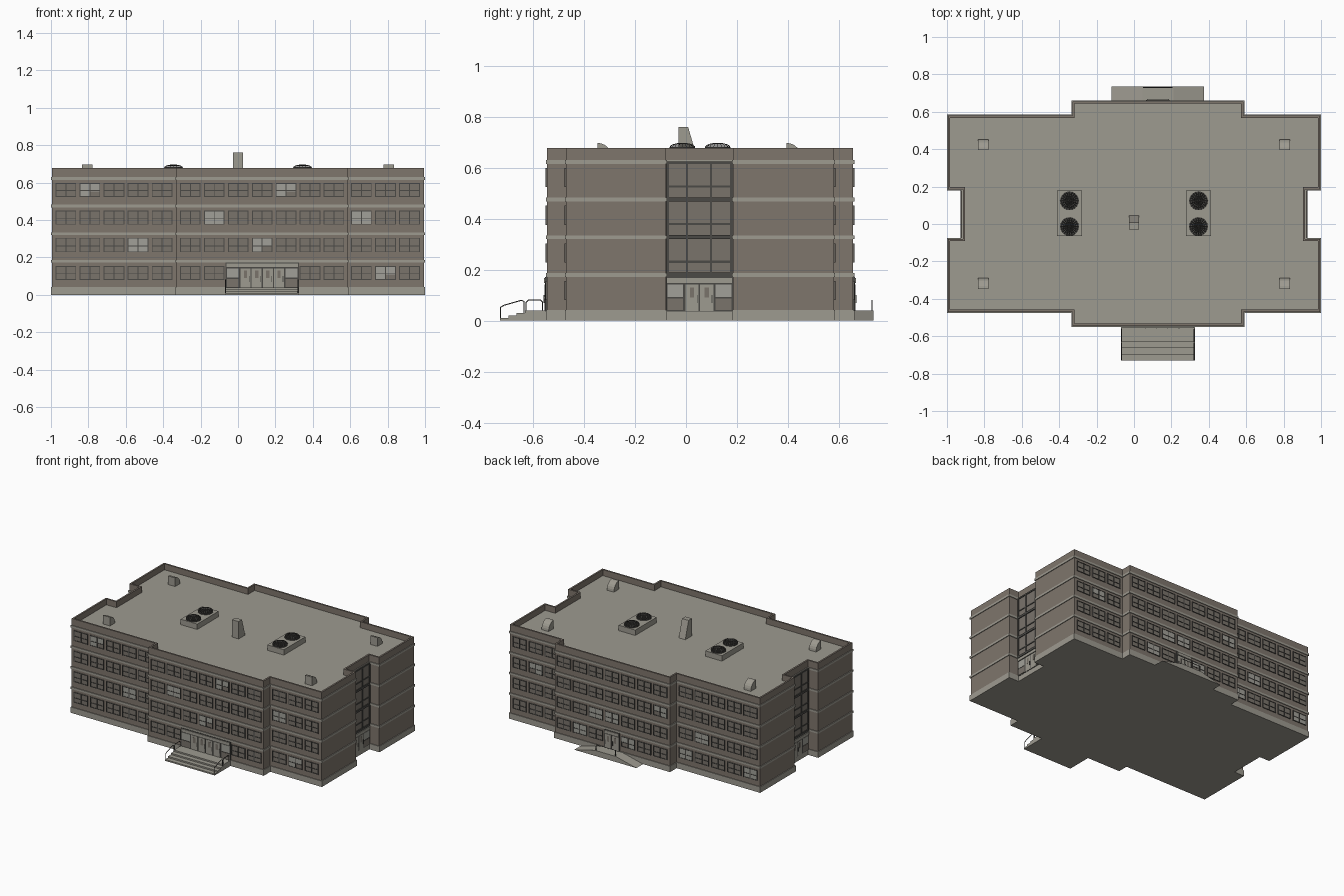
import bpy, bmesh, math, random
from mathutils import Matrix, Vector

if "Cube" in bpy.data.objects:
    bpy.data.objects.remove(bpy.data.objects["Cube"])
random.seed(4)


def material(name, rgb):
    lin = [(c / 255) ** 2.2 for c in rgb] + [1]
    m = bpy.data.materials.new(name)
    m.use_nodes = True
    m.diffuse_color = lin
    m.node_tree.nodes["Principled BSDF"].inputs["Base Color"].default_value = lin
    return m


MATS = [material("brown_wall", (126, 117, 108)), material("pale_concrete", (156, 153, 143)),
        material("dark_frame", (76, 75, 72)), material("window_glass", (121, 115, 107)),
        material("window_blind", (160, 159, 151))]
WALL, TRIM, DARK, GLASS, BLIND = range(5)


def finish(name, bm):
    bmesh.ops.recalc_face_normals(bm, faces=bm.faces[:])
    me = bpy.data.meshes.new(name)
    bm.to_mesh(me)
    bm.free()
    for m in MATS:
        me.materials.append(m)
    ob = bpy.data.objects.new(name, me)
    bpy.context.collection.objects.link(ob)
    return ob


def box(bm, lo, hi, mat):
    lo, hi = Vector(lo), Vector(hi)
    xf = Matrix.Translation((lo + hi) / 2) @ Matrix.Diagonal([abs(d) for d in hi - lo] + [1])
    for v in bmesh.ops.create_cube(bm, size=1, matrix=xf)["verts"]:
        for f in v.link_faces:
            f.material_index = mat


def panel(bm, wall, u0, u1, z0, z1, depth, mat):
    """Plate on a wall given as (axis, plane, outward sign)."""
    axis, plane, s = wall
    a, b = plane - s * 0.002, plane + s * depth
    if axis == "y":
        box(bm, (u0, min(a, b), z0), (u1, max(a, b), z1), mat)
    else:
        box(bm, (min(a, b), u0, z0), (max(a, b), u1, z1), mat)


def offset(pts, d):
    out = []
    for i, p in enumerate(pts):
        e1 = (Vector(p) - Vector(pts[i - 1])).normalized()
        e2 = (Vector(pts[(i + 1) % len(pts)]) - Vector(p)).normalized()
        n = Vector((e1.y + e2.y, -e1.x - e2.x))
        out.append(Vector(p) + n * d)
    return out


def lofted(name, loops, mat, caps=(True, True), closed=False):
    """Join outline loops, each (points, z), into one skin."""
    bm = bmesh.new()
    rings = [[bm.verts.new((p[0], p[1], z)) for p in pts] for pts, z in loops]
    for a, b in list(zip(rings, rings[1:])) + ([(rings[-1], rings[0])] if closed else []):
        for i in range(len(a)):
            j = (i + 1) % len(a)
            bm.faces.new((a[i], a[j], b[j], b[i])).material_index = mat
    for use, ring in zip(caps, (rings[0], rings[-1])):
        if use:
            bm.faces.new(ring).material_index = TRIM
    return finish(name, bm)


def extruded(name, profile, axis, a, b, mat):
    """Sweep a (horizontal, z) profile along x or y."""
    bm = bmesh.new()
    put = (lambda t, h, z: (t, h, z)) if axis == "x" else (lambda t, h, z: (h, t, z))
    ends = [[bm.verts.new(put(t, h, z)) for h, z in profile] for t in (a, b)]
    for e in ends:
        bm.faces.new(e)
    for i in range(len(profile)):
        j = (i + 1) % len(profile)
        bm.faces.new((ends[0][i], ends[0][j], ends[1][j], ends[1][i]))
    for f in bm.faces:
        f.material_index = mat
    return finish(name, bm)


def rail(name, pts):
    cu = bpy.data.curves.new(name, "CURVE")
    cu.dimensions = "3D"
    cu.bevel_depth = 0.0025
    cu.bevel_resolution = 1
    sp = cu.splines.new("POLY")
    sp.points.add(len(pts) - 1)
    for q, p in zip(sp.points, pts):
        q.co = (*p, 1)
    cu.materials.append(MATS[DARK])
    bpy.context.collection.objects.link(bpy.data.objects.new(name, cu))


# Footprint: long block, projecting bays front and back, recessed stairwells at both ends
X, L, R = 0.995, -0.33, 0.585
east = [(X, -.08), (.915, -.08), (.915, .185), (X, .185)]
plan = ([(-X, -.47), (L, -.47), (L, -.545), (R, -.545), (R, -.47), (X, -.47)] + east
        + [(X, .58), (R, .58), (R, .655), (L, .655), (L, .58), (-X, .58)]
        + [(-x, y) for x, y in reversed(east)])
ROOF = 0.635
lofted("walls_and_roof", [(plan, .04), (plan, .678), (offset(plan, -.012), .678),
                          (offset(plan, -.012), ROOF)], WALL, caps=(False, True))
lofted("plinth", [(offset(plan, .005), 0), (offset(plan, .005), .042)], TRIM)
for i in range(4):
    z = .172 + .1477 * i
    inner, outer = offset(plan, -.002), offset(plan, .005)
    lofted("floor_band", [(inner, z), (outer, z), (outer, z + .015), (inner, z + .015)],
           TRIM, caps=(False, False), closed=True)


# Windows
def window(bm, wall, u, z, blind):
    w, h, t = .055, .075, .005
    panel(bm, wall, u - w, u + w, z, z + h, .002, GLASS)
    if blind:
        side = random.choice((0, 1))
        panel(bm, wall, u - w, u + w * side, z, z + h, .003, BLIND)
        panel(bm, wall, u, u + w, z + h * .4, z + h, .003, BLIND)
    for c in (u - w, u - t / 2, u + w - t):
        panel(bm, wall, c, c + t, z, z + h, .006, DARK)
    for c in (z, z + h * .42, z + h - t):
        panel(bm, wall, u - w, u + w, c, c + t * .8, .0055, DARK)


columns = [-.92 + .1285 * i for i in range(5)] + [-.255 + .128 * i for i in range(7)] \
    + [.66 + .1285 * i for i in range(3)]
front_blinds = {(3, 1), (3, 9), (2, 6), (2, 12), (1, 3), (1, 8), (0, 13)}
for name, wing, bay, s in (("front_windows", -.47, -.545, -1), ("back_windows", .58, .655, 1)):
    bm = bmesh.new()
    for floor in range(4):
        for c, u in enumerate(columns):
            if floor == 0 and (7 <= c <= 9 if s < 0 else c == 8):
                continue
            blind = (floor, c) in front_blinds if s < 0 else random.random() < .12
            wall = ("y", bay if 5 <= c < 12 else wing, s)
            window(bm, wall, u, .08 + .148 * floor, blind)
    finish(name, bm)


# Entrances: dark surround, fascia, side lights and door leaves
def entrance(bm, wall, u0, u1, side, leaves):
    panel(bm, wall, u0, u1, .036, .172, .007, DARK)
    panel(bm, wall, u0 + .004, u1 - .004, .148, .168, .012, TRIM)
    if side:
        for a in (u0 + .006, u1 - side):
            b = a + side - .006
            panel(bm, wall, a, b, .092, .142, .009, BLIND)
            panel(bm, wall, a, b, .042, .086, .009, GLASS)
    a, b = u0 + side + .006, u1 - side - .006
    step = (b - a) / leaves
    for i in range(leaves):
        p, q = a + step * i + .003, a + step * (i + 1) - .003
        panel(bm, wall, p, q, .038, .142, .009, TRIM)
        panel(bm, wall, p + step * .3, q - step * .3, .09, .13, .0105, GLASS)
        panel(bm, wall, q - .007, q - .004, .07, .1, .013, DARK)


bm = bmesh.new()
entrance(bm, ("y", -.545, -1), -.066, .325, .07, 4)
finish("front_entrance", bm)
bm = bmesh.new()
entrance(bm, ("y", .655, 1), .065, .191, 0, 2)
finish("back_entrance", bm)

# Glazed stairwells at each end
for name, s in (("right_stairwell", -1), ("left_stairwell", 1)):
    bm = bmesh.new()
    wall = ("x", s * .915, s)
    y0, y1 = -.079, .184
    panel(bm, wall, y0, y1, .172, .625, .006, GLASS)
    for y, t in ((y0, .012), (.0, .008), (.094, .008), (y1 - .012, .012)):
        panel(bm, wall, y, y + t, .172, .625, .011, DARK)
    for i in range(3):
        z = .172 + .1477 * i
        panel(bm, wall, y0, y1, z, z + .016, .012, DARK)
        panel(bm, wall, y0, y1, z + .055, z + .063, .010, DARK)
    panel(bm, wall, y0, y1, .615, .625, .011, DARK)
    entrance(bm, wall, y0, y1, .068, 2)
    finish(name, bm)

# Front steps with handrails
steps = [(-.54, 0), (-.73, 0)]
for i in range(4):
    y = -.73 + .033 * i
    steps += [(y, .01 * (i + 1)), (y + .033 if i < 3 else -.54, .01 * (i + 1))]
extruded("front_steps", steps, "x", -.07, .325, TRIM)
for x in (-.066, .321):
    rail("stair_handrail", [(x, -.727, .005), (x, -.727, .052), (x, -.715, .06),
                            (x, -.645, .08), (x, -.635, .075), (x, -.635, .03)])
    rail("landing_handrail", [(x, -.627, .04), (x, -.627, .072), (x, -.618, .081),
                              (x, -.57, .081), (x, -.562, .072), (x, -.562, .04)])

# Back landing with a ramp on both sides
extruded("back_ramp", [(-.12, 0), (.375, 0), (.21, .04), (.045, .04)], "y", .65, .735, TRIM)
rail("ramp_handrail", [(.05, .73, .04), (.05, .73, .08), (.205, .73, .08), (.205, .73, .04)])

# Rooftop chimney and curved vents
extruded("roof_chimney", [(-.03, ROOF), (.045, ROOF), (.008, .76), (-.03, .76)],
         "x", -.026, .026, TRIM)
arc = [(.058 * math.sin(a), .062 * math.cos(a)) for a in [math.pi / 12 * k for k in range(7)]]
for x in (-.805, .805):
    for y in (-.347, .395):
        prof = [(y, ROOF)] + [(y + h, ROOF + z) for h, z in arc]
        extruded("roof_vent", prof, "x", x - .028, x + .028, TRIM)

# Rooftop cooling units, each with two domed fan guards
for x in (-.345, .345):
    bm = bmesh.new()
    box(bm, (x - .066, -.065, ROOF), (x + .066, .178, .674), TRIM)
    finish("cooling_unit", bm)
    for y in (-.014, .124):
        bm = bmesh.new()
        bmesh.ops.create_cone(bm, cap_ends=True, segments=24, radius1=.05, radius2=.05,
                              depth=.006, matrix=Matrix.Translation((x, y, .677)))
        for f in bm.faces:
            f.material_index = DARK
        finish("fan_well", bm)
        bm = bmesh.new()
        bmesh.ops.create_uvsphere(bm, u_segments=20, v_segments=12, radius=.049)
        bmesh.ops.delete(bm, geom=[v for v in bm.verts if v.co.z < -.001], context="VERTS")
        for v in bm.verts:
            v.co = (v.co.x + x, v.co.y + y, v.co.z * .35 + .679)
        for f in bm.faces:
            f.material_index = DARK
        guard = finish("fan_guard", bm)
        mod = guard.modifiers.new("bars", "WIREFRAME")
        mod.thickness = .0025
